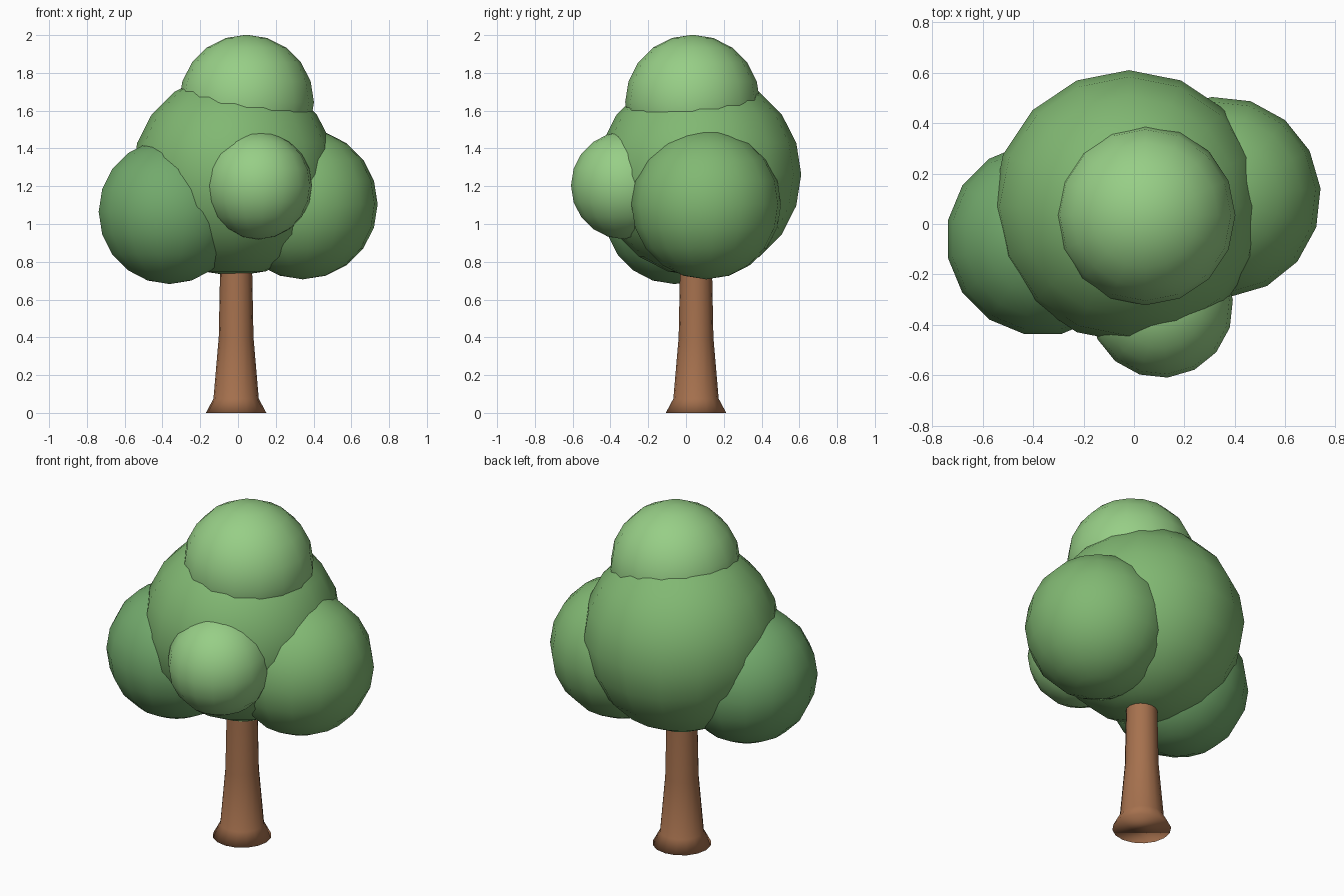
import bpy, bmesh
from math import sin, cos, tau, radians

if "Cube" in bpy.data.objects:
    bpy.data.objects.remove(bpy.data.objects["Cube"])


def material(name, rgb):
    m = bpy.data.materials.new(name)
    m.diffuse_color = (*rgb, 1)
    m.use_nodes = True
    m.node_tree.nodes["Principled BSDF"].inputs["Base Color"].default_value = m.diffuse_color
    return m


def add_object(name, bm, mat):
    bmesh.ops.recalc_face_normals(bm, faces=bm.faces[:])
    for f in bm.faces:
        f.smooth = True
    me = bpy.data.meshes.new(name)
    bm.to_mesh(me)
    bm.free()
    me.materials.append(mat)
    ob = bpy.data.objects.new(name, me)
    bpy.context.collection.objects.link(ob)
    return ob


# Trunk: flared foot, tapering shaft running up into the crown
def trunk(profile, sides=16):
    bm = bmesh.new()
    rings = [[bm.verts.new((r * cos(tau * i / sides), r * sin(tau * i / sides), z))
              for i in range(sides)] for r, z in profile]
    for a, b in zip(rings, rings[1:]):
        for i in range(sides):
            j = (i + 1) % sides
            bm.faces.new((a[i], a[j], b[j], b[i]))
    bm.faces.new(rings[0])
    bm.faces.new(rings[-1])
    ob = add_object("trunk", bm, material("bark", (0.38, 0.165, 0.076)))
    ob.location = (-0.01, 0.053, 0)


trunk([(0.16, 0), (0.12, 0.075), (0.092, 0.4), (0.085, 0.75), (0.085, 0.95)])

# Leaf clumps: overlapping smooth balls
mid = material("leaf_mid", (0.22, 0.48, 0.17))
dark = material("leaf_dark", (0.17, 0.40, 0.15))
light = material("leaf_light", (0.31, 0.62, 0.24))

clumps = [
    ("crown_main", (-0.02, 0.07, 1.263), 0.54, 0, mid),
    ("crown_top", (0.045, 0.035, 1.645), 0.357, 0, light),
    ("crown_left", (-0.362, -0.06, 1.065), 0.383, 11.25, dark),
    ("crown_right", (0.343, 0.107, 1.105), 0.398, 5, mid),
    ("crown_front", (0.108, -0.325, 1.204), 0.285, 5, light),
]
for name, loc, radius, turn, mat in clumps:
    bm = bmesh.new()
    bmesh.ops.create_uvsphere(bm, u_segments=16, v_segments=10, radius=radius)
    ob = add_object(name, bm, mat)
    ob.location = loc
    ob.rotation_euler.z = radians(turn)
